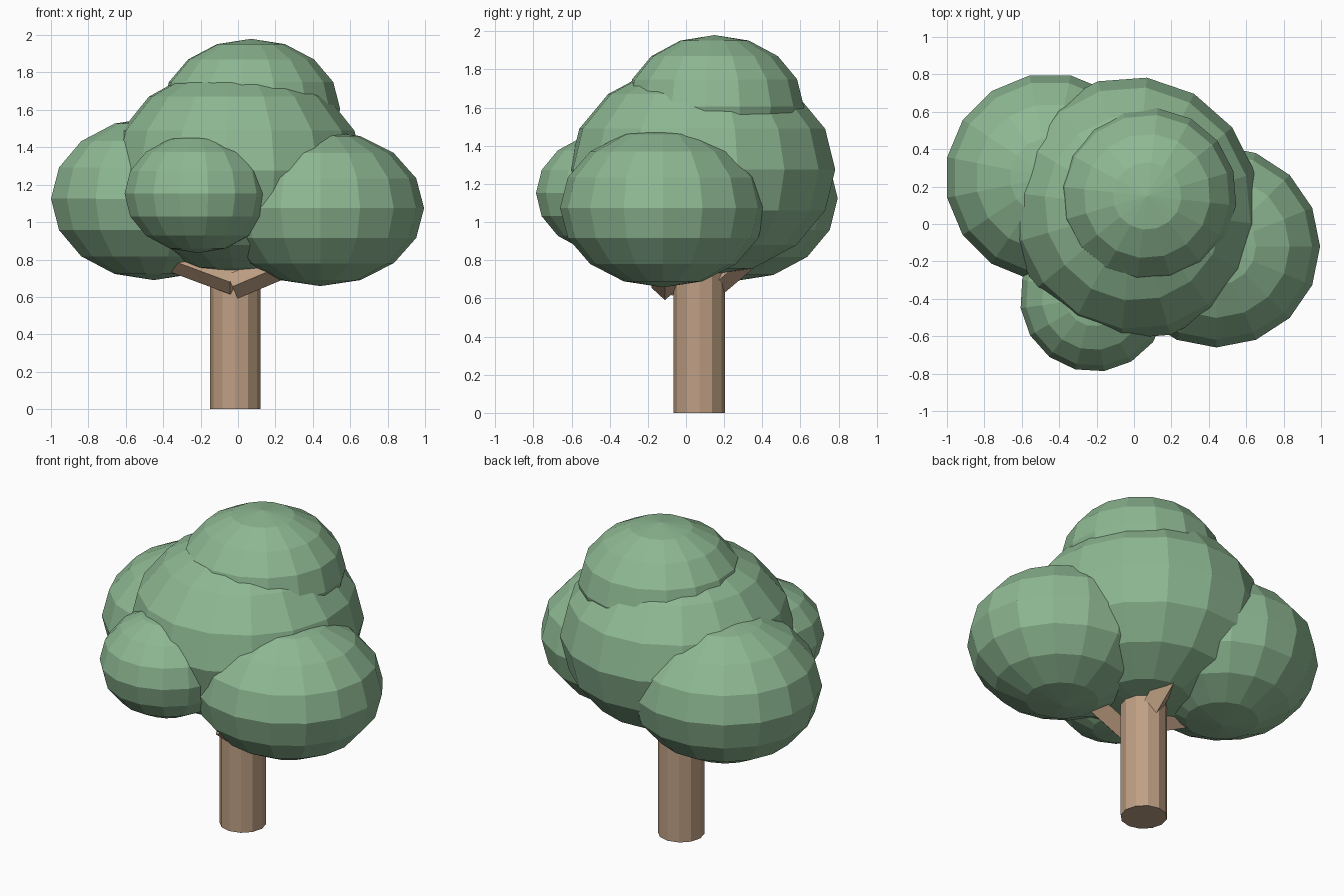
import bpy
from math import radians
from mathutils import Vector

if "Cube" in bpy.data.objects:
    bpy.data.objects.remove(bpy.data.objects["Cube"])


def material(name, color):
    m = bpy.data.materials.new(name)
    m.diffuse_color = color
    m.use_nodes = True
    m.node_tree.nodes["Principled BSDF"].inputs["Base Color"].default_value = m.diffuse_color
    return m


leaf = material("leaf_green", (0.27, 0.48, 0.29, 1))
bark = material("bark_brown", (0.52, 0.35, 0.23, 1))


def finish(name, mat):
    ob = bpy.context.object
    ob.name = name
    ob.data.materials.append(mat)
    return ob


def foliage(name, center, radii, turn):
    # Faceted, squashed ball of leaves
    bpy.ops.mesh.primitive_uv_sphere_add(segments=16, ring_count=8, radius=1,
                                         location=center,
                                         rotation=(0, 0, radians(turn)))
    ob = finish(name, leaf)
    ob.scale = radii


def branch(name, start, end, radius=0.07):
    # Four-sided beam standing on one edge
    a, b = Vector(start), Vector(end)
    bpy.ops.mesh.primitive_cylinder_add(vertices=4, radius=radius,
                                        depth=(b - a).length,
                                        location=(a + b) / 2)
    ob = finish(name, bark)
    ob.rotation_euler = (b - a).to_track_quat('Z', 'Y').to_euler()


# Trunk, running up into the crown
bpy.ops.mesh.primitive_cylinder_add(vertices=12, radius=0.135, depth=0.9,
                                    location=(-0.015, 0.07, 0.45))
finish("trunk", bark)

# Short branches under the crown
branch("branch_back", (0, 0.07, 0.61), (0, 0.45, 0.93))
branch("branch_left", (-0.02, -0.08, 0.68), (-0.45, 0.08, 0.84))
branch("branch_right", (-0.03, -0.11, 0.655), (0.36, -0.11, 0.82))

# Crown
foliage("crown_main", (0, 0.085, 1.275), (0.675, 0.705, 0.56), 16)
foliage("crown_top", (0.07, 0.15, 1.605), (0.48, 0.47, 0.375), 16)
foliage("crown_left", (-0.45, 0.25, 1.125), (0.56, 0.555, 0.435), 11.25)
foliage("crown_right", (0.44, -0.12, 1.075), (0.555, 0.54, 0.417), 0)
foliage("crown_front", (-0.215, -0.395, 1.152), (0.395, 0.395, 0.317), 8)
